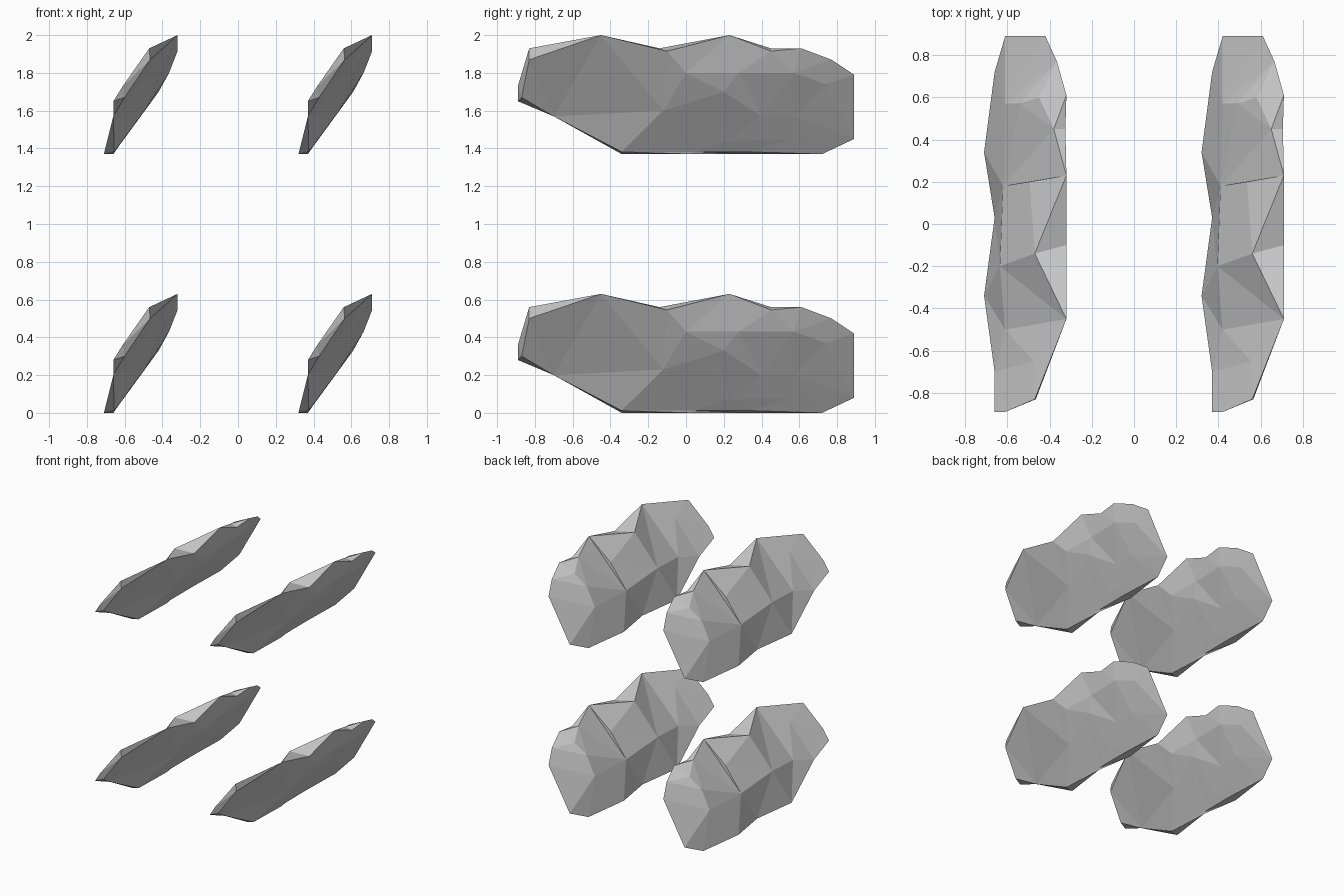
import bpy, bmesh
from mathutils import Vector
from mathutils.geometry import delaunay_2d_cdt

if "Cube" in bpy.data.objects:
    bpy.data.objects.remove(bpy.data.objects["Cube"])

# Faceted slab outline, as (y, z, x) seen from the right
RIM = [(-.89, .28, -.66), (-.70, .20, -.66), (-.34, 0, -.71), (.03, 0, -.66),
       (.34, 0, -.71), (.72, 0, -.66), (.89, .08, -.61), (.89, .42, -.42),
       (.77, .50, -.365), (.61, .56, -.32), (.45, .56, -.38), (.23, .63, -.32),
       (-.14, .56, -.47), (-.45, .63, -.32), (-.83, .56, -.47), (-.89, .36, -.61)]

# Inner points of the upper (left-facing) side and of the underside
UPPER = [(-.65, .48, -.475), (-.50, .26, -.61), (-.20, .29, -.635),
         (.18, .25, -.62), (.57, .26, -.61), (.57, .41, -.54),
         (.60, .50, -.45), (.20, .45, -.495)]
UNDER = [(-.10, .545, -.32), (.22, .07, -.61), (.55, .08, -.605),
         (-.34, .012, -.655), (.04, .012, -.655), (.34, .012, -.655),
         (-.87, .30, -.60), (-.83, .50, -.465), (0, .43, -.365),
         (.28, .43, -.375), (.20, .33, -.42), (-.12, .23, -.495),
         (.40, .20, -.52), (.57, .43, -.365), (.58, .20, -.52),
         (.74, .37, -.42), (.45, .545, -.325)]

# Fold lines as pairs of points (inner points follow the rim)
N = len(RIM)
UPPER_FOLDS = [(12, N + 2), (2, N + 2), (N + 2, N + 3), (3, N + 3),
               (4, N + 3), (11, N + 3)]
UNDER_FOLDS = [(11, N), (13, N), (N + 1, N + 2), (N + 3, N + 4),
               (N + 4, N + 5), (5, N + 5)]
SHIFT = Vector((.515, 0, 0))


def add_side(bm, rim_verts, inner, folds):
    pts = RIM + inner
    verts = rim_verts + [bm.verts.new(Vector((x, y, z)) + SHIFT) for y, z, x in inner]
    flat = [Vector((p[0], p[1])) for p in pts]
    res = delaunay_2d_cdt(flat, folds, [list(range(N))], 1, 1e-5)
    origin = [o[0] for o in res[3]]
    for f in res[2]:
        tri = [verts[origin[i]] for i in f]
        if bm.faces.get(tri) is None:
            bm.faces.new(tri)


# One slab mesh: two faceted sides sharing the rim
bm = bmesh.new()
rim = [bm.verts.new(Vector((x, y, z)) + SHIFT) for y, z, x in RIM]
add_side(bm, rim, UPPER, UPPER_FOLDS)
add_side(bm, rim, UNDER, UNDER_FOLDS)
bmesh.ops.recalc_face_normals(bm, faces=bm.faces)
mesh = bpy.data.meshes.new("tilted_slab")
bm.to_mesh(mesh)
bm.free()

# Four slabs in a two by two grid
for level, z in (("lower", 0), ("upper", 1.37)):
    for side, x in (("left", -.515), ("right", .515)):
        slab = bpy.data.objects.new(f"{level}_{side}_slab", mesh)
        slab.location = (x, 0, z)
        bpy.context.collection.objects.link(slab)
